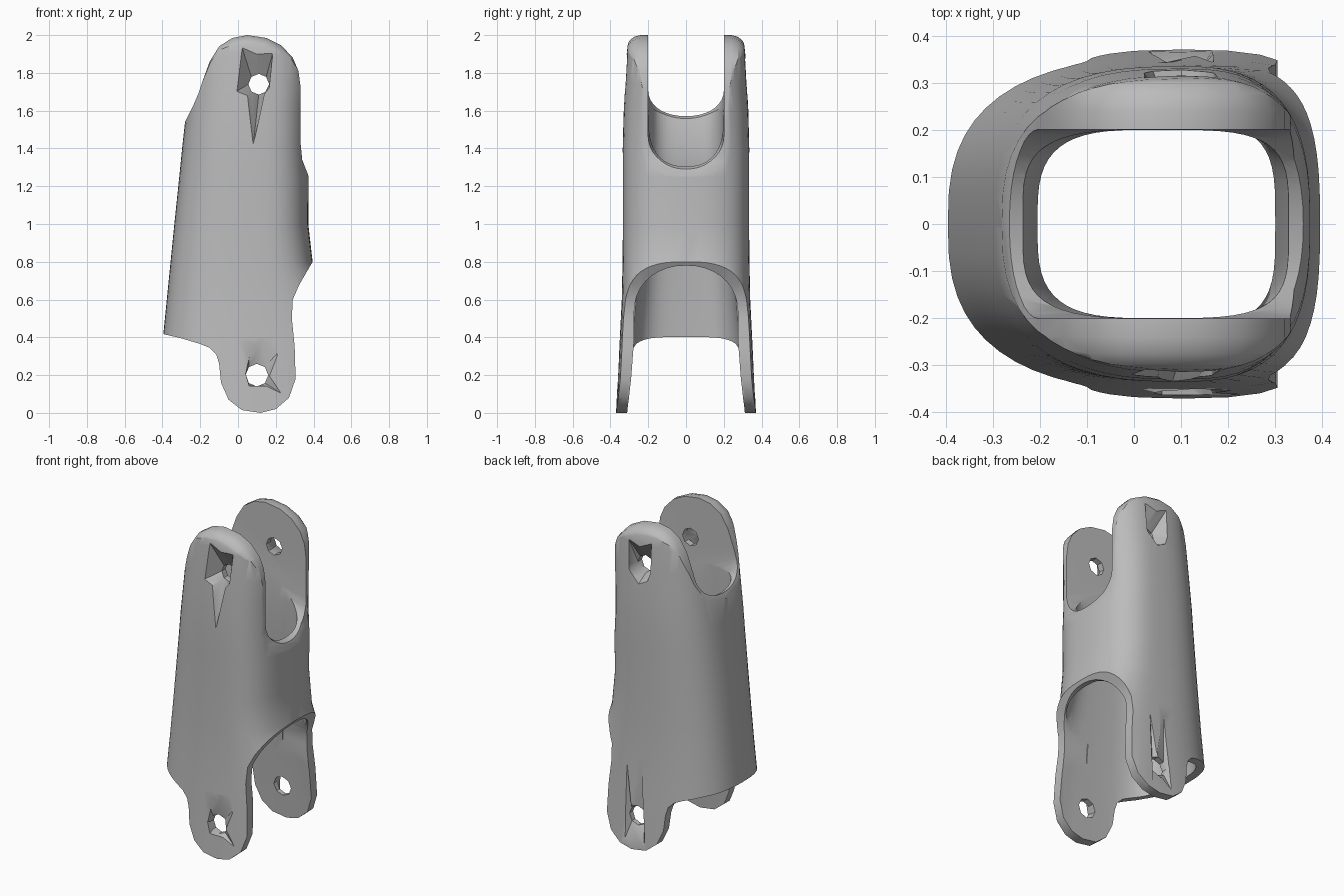
import bpy, bmesh, math

if "Cube" in bpy.data.objects:
    bpy.data.objects.remove(bpy.data.objects["Cube"], do_unlink=True)

grey = bpy.data.materials.new("plain grey")
grey.use_nodes = True
grey.diffuse_color = (0.5, 0.5, 0.5, 1)
grey.node_tree.nodes["Principled BSDF"].inputs["Base Color"].default_value = (0.5, 0.5, 0.5, 1)


def loft(name, rings):
    """Closed solid through a list of equal-length rings."""
    bm = bmesh.new()
    rows = [[bm.verts.new(p) for p in ring] for ring in rings]
    n = len(rows[0])
    for a, b in zip(rows, rows[1:]):
        for i in range(n):
            j = (i + 1) % n
            bm.faces.new((a[i], a[j], b[j], b[i]))
    bm.faces.new(rows[0])
    bm.faces.new(rows[-1])
    bmesh.ops.recalc_face_normals(bm, faces=bm.faces)
    mesh = bpy.data.meshes.new(name)
    bm.to_mesh(mesh)
    bm.free()
    ob = bpy.data.objects.new(name, mesh)
    bpy.context.collection.objects.link(ob)
    mesh.materials.append(grey)
    return ob


def oval(z, left, right, half, cx, n_left, n_right, count=56):
    """Rounded section whose left and right halves differ."""
    ring = []
    for i in range(count):
        t = 2 * math.pi * i / count
        c, s = math.cos(t), math.sin(t)
        n, reach = (n_right, right - cx) if c > 0 else (n_left, cx - left)
        ring.append((cx + reach * math.copysign(abs(c) ** (2 / n), c),
                     half * math.copysign(abs(s) ** (2 / n), s), z))
    return ring


def combine(body, cutter, operation):
    mod = body.modifiers.new("cut", "BOOLEAN")
    mod.operation, mod.object, mod.solver = operation, cutter, "EXACT"
    bpy.context.view_layer.objects.active = body
    bpy.ops.object.modifier_apply(modifier=mod.name)
    bpy.data.objects.remove(cutter, do_unlink=True)


# Outer sleeve: height, left, right, half depth
outer = [(-0.03, -0.43, 0.60, 0.372), (0.4, -0.397, 0.55, 0.35),
         (0.6, -0.377, 0.48, 0.34), (0.8, -0.357, 0.395, 0.336),
         (1.0, -0.337, 0.372, 0.334), (1.25, -0.311, 0.374, 0.334),
         (1.4, -0.296, 0.365, 0.335), (1.6, -0.274, 0.37, 0.33),
         (1.75, -0.26, 0.38, 0.322), (1.9, -0.25, 0.38, 0.314),
         (2.03, -0.24, 0.38, 0.3)]
body = loft("hinged_sleeve", [oval(z, l, r, h, 0.1, 2.7, 2.75) for z, l, r, h in outer])

# Hollow core, waisted below the slot
inner = [(-0.2, -0.37, 0.57, 0.32), (0.0, -0.36, 0.55, 0.312),
         (0.4, -0.33, 0.5, 0.282), (0.75, -0.3, 0.36, 0.25),
         (0.9, -0.282, 0.318, 0.235), (1.08, -0.26, 0.3, 0.218),
         (1.3, -0.222, 0.328, 0.202), (1.42, -0.205, 0.335, 0.2),
         (1.6, -0.245, 0.335, 0.2), (2.2, -0.25, 0.335, 0.2)]
combine(body, loft("core", [oval(z, l, r, h, 0.05, 3.4, 3.8) for z, l, r, h in inner]),
        "DIFFERENCE")

# Side silhouette with rounded tongues at top and bottom
outline = [(-0.45, 0.43), (-0.3, 0.395), (-0.2, 0.365), (-0.15, 0.345), (-0.115, 0.31),
           (-0.1, 0.26), (-0.09, 0.16), (-0.05, 0.07), (0.02, 0.015), (0.12, 0),
           (0.2, 0.02), (0.27, 0.08), (0.305, 0.18), (0.3, 0.35), (0.285, 0.5),
           (0.29, 0.6), (0.325, 0.68), (0.395, 0.8), (0.375, 1.0), (0.375, 1.25),
           (0.34, 1.34), (0.332, 1.42), (0.332, 1.72), (0.32, 1.81), (0.29, 1.88),
           (0.23, 1.945), (0.15, 1.985), (0.05, 2), (-0.03, 1.985), (-0.1, 1.94),
           (-0.15, 1.86), (-0.19, 1.75), (-0.21, 1.69), (-0.24, 1.62),
           (-0.28, 1.54), (-0.45, 1.48)]


def domed(y, scale):
    """Outline at depth y, its top end drawn in to round the tongue rims."""
    ring = []
    for x, z in outline:
        pull = (1 - scale) * min(1, max(0, (z - 1.4) / 0.3))
        ring.append((x + (0.06 - x) * pull, y, z + (1.7 - z) * pull))
    return ring


depths = [(0.24, 1), (0.275, 0.97), (0.3, 0.9), (0.315, 0.8), (0.33, 0.64), (0.5, 0.64)]
combine(body, loft("outline", [domed(-y, s) for y, s in reversed(depths)]
                   + [domed(y, s) for y, s in depths]), "INTERSECT")


def arch(half, foot, shoulder, tip, power, steps=18):
    """Straight-sided slot with a rounded end, as (y, z) points."""
    pts = [(half, foot)]
    for i in range(steps + 1):
        t = math.pi * i / steps
        c, s = math.cos(t), math.sin(t)
        pts.append((half * math.copysign(abs(c) ** (2 / power), c),
                    shoulder + (tip - shoulder) * s ** (2 / power)))
    return pts + [(-half, foot)]


# Upper slot, its floor rising toward the left-hand wall
slot = arch(0.201, 2.6, 1.46, 1.29, 2.15)
combine(body, loft("slot", [[(x, y, z + (0.36 - x) * 0.45) for y, z in slot]
                            for x in (-0.6, 0.6)]), "DIFFERENCE")

# Lower notch between the tongues
notch = arch(0.275, -0.2, 0.53, 0.78, 2.15)
combine(body, loft("notch", [[(x, y, z) for y, z in notch] for x in (0.12, 0.8)]),
        "DIFFERENCE")

# Pin holes with ragged, faceted mouths: tongue settings, then front and back mouths
upper = (0.11, 1.74, 0.055, 0.24, 0.41, 0.05)
lower = (0.1, 0.2, 0.06, 0.33, 0.375, 0.055)
mouths = [
    (upper, -1, [(0.165, 1.72), (0.185, 1.91), (0.1, 1.9), (0.02, 1.94),
                 (-0.01, 1.7), (0.05, 1.68), (0.08, 1.41), (0.14, 1.69)]),
    (upper, 1, [(0.17, 1.72), (0.18, 1.91), (0.1, 1.88), (0.02, 1.92),
                (0.02, 1.74), (0.04, 1.68), (0.1, 1.65), (0.14, 1.69)]),
    (lower, -1, [(0.17, 0.2), (0.22, 0.33), (0.13, 0.41), (0.06, 0.3),
                 (0.04, 0.21), (0.06, 0.14), (0.15, 0.14), (0.25, 0.09)]),
    (lower, 1, [(0.17, 0.2), (0.17, 0.54), (0.13, 0.27), (0.07, 0.55),
                (0.04, 0.2), (0.03, 0.04), (0.1, 0.1), (0.17, 0.04)])]
for (cx, cz, r, y_in, y_base, lean), side, mouth in mouths:
    angles = [math.tau * k / len(mouth) for k in range(len(mouth))]
    hole = [(cx + r * math.cos(a), cz + r * math.sin(a)) for a in angles]
    rings = [[(x, side * y, z) for x, z in hole] for y in (0.1, y_in)]
    rings.append([(x, side * (y_base - lean * z), z) for x, z in mouth])
    combine(body, loft("pin_hole", rings), "DIFFERENCE")

# Smooth shell with crisp rims
bpy.ops.object.select_all(action="DESELECT")
body.select_set(True)
bpy.context.view_layer.objects.active = body
bpy.ops.object.shade_smooth_by_angle(angle=math.radians(32))
